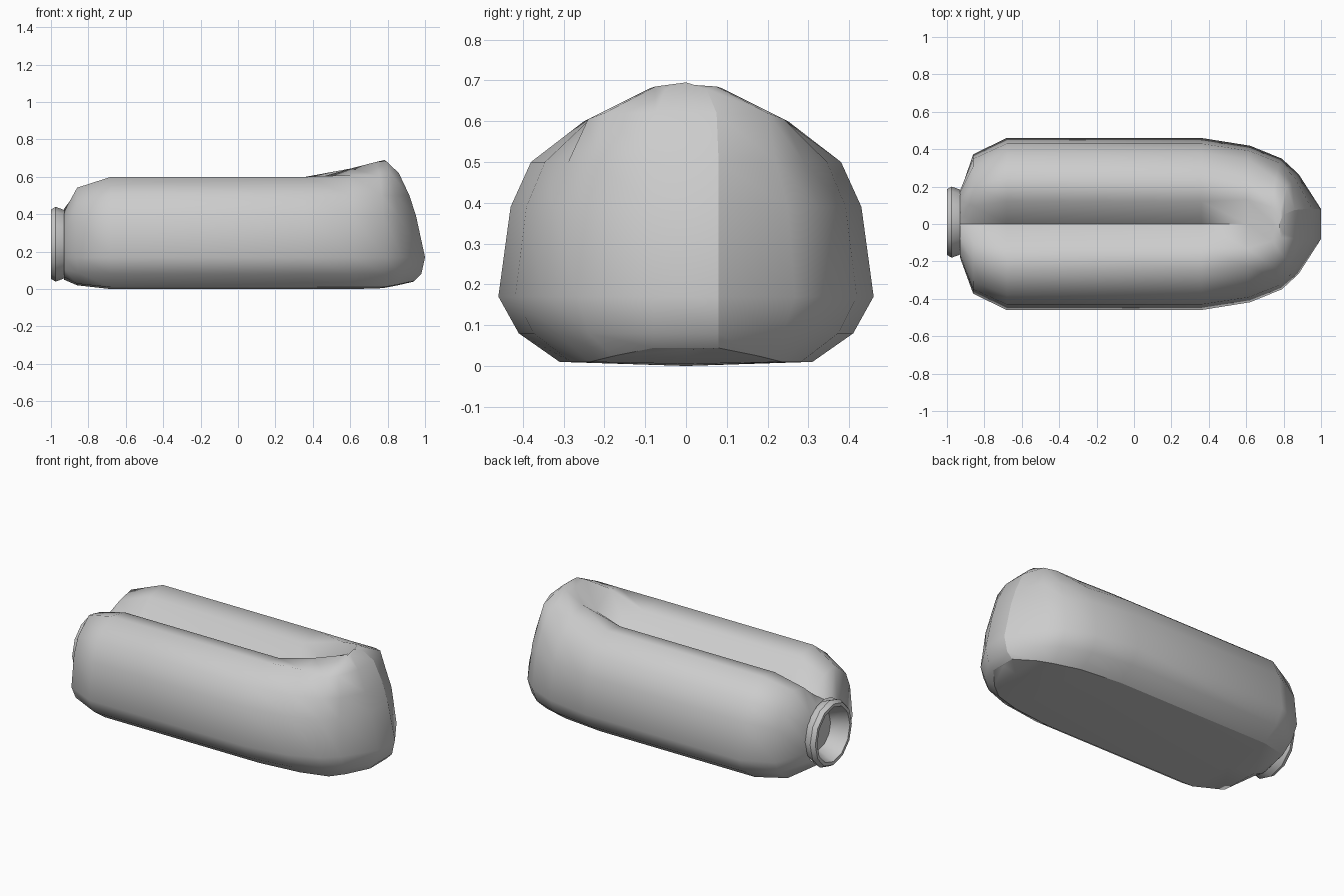
import bpy, bmesh, math

cube = bpy.data.objects.get("Cube")
if cube:
    bpy.data.objects.remove(cube, do_unlink=True)

grey = bpy.data.materials.new("plain grey")
grey.use_nodes = True
grey.diffuse_color = (0.6, 0.6, 0.6, 1)
grey.node_tree.nodes["Principled BSDF"].inputs["Base Color"].default_value = (0.6, 0.6, 0.6, 1)


def finish(bm, name, angle):
    bmesh.ops.recalc_face_normals(bm, faces=bm.faces)
    mesh = bpy.data.meshes.new(name)
    bm.to_mesh(mesh)
    bm.free()
    obj = bpy.data.objects.new(name, mesh)
    bpy.context.collection.objects.link(obj)
    mesh.materials.append(grey)
    bpy.ops.object.select_all(action='DESELECT')
    obj.select_set(True)
    bpy.context.view_layer.objects.active = obj
    bpy.ops.object.shade_smooth_by_angle(angle=math.radians(angle))
    return obj


def bridge(bm, a, b):
    """Skin two closed rings of equal length."""
    n = len(a)
    for i in range(n):
        bm.faces.new((a[i], a[(i + 1) % n], b[(i + 1) % n], b[i]))


# Half cross-section of the twin-lobed body, from the underside to the groove
SECTION = [(0, 0), (.31, .01), (.41, .08), (.46, .17), (.43, .39),
           (.38, .5), (.25, .6), (.12, .575), (0, .44)]
# Leaning nose line: height and distance
NOSE = [(.04, .94), (.09, .99), (.17, 1), (.4, .95), (.52, .91), (.64, .85), (.7, .77)]


def nose_x(z):
    if z <= NOSE[0][0]:
        return NOSE[0][1]
    for (z0, x0), (z1, x1) in zip(NOSE, NOSE[1:]):
        if z <= z1:
            return x0 + (x1 - x0) * (z - z0) / (z1 - z0)
    return NOSE[-1][1]


def ring(x, width, lean=0, top=None, base=0):
    """One body ring: scaled section, own crest points, tilted to follow the nose."""
    half = [(y * width, z) for y, z in SECTION]
    if top:
        half[-3:] = top
    half = [(y, max(z, base + .4 * z)) for y, z in half]
    return [(x - lean * (1 - nose_x(z)), y, z) for y, z in half]


neck_mouth = [(-.93, .18 * math.sin(math.pi * i / 8), .24 - .19 * math.cos(math.pi * i / 8))
              for i in range(9)]
shoulder = [(-.86, y * .81, .02 + z * .87) for y, z in SECTION]
shoulder[-1] = (-.86, 0, .44)
tip = ring(1, 1, 1, [(.075, .62), (.05, .68), (0, .695)], .04)
tip = [(x, min(y, .08), z) for x, y, z in tip]

halves = [
    neck_mouth, shoulder,
    ring(-.68, 1), ring(.36, 1),
    ring(.62, .91, .1, [(.23, .61), (.13, .645), (0, .56)]),
    ring(.79, .76, .25, [(.24, .605), (.09, .68), (0, .66)], .005),
    ring(.88, .58, .45, [(.2, .62), (.075, .685), (0, .69)], .02),
    tip,
]

# Body
bm = bmesh.new()
loops = []
for half in halves:
    mirrored = [(x, -y, z) for x, y, z in half[-2:0:-1]]
    loops.append([bm.verts.new(p) for p in half + mirrored])
for a, b in zip(loops, loops[1:]):
    bridge(bm, a, b)
# Narrow nose strip, closed crosswise
end = loops[-1]
n = len(end)
bm.faces.new((end[0], end[1], end[n - 1]))
for i in range(1, n // 2 - 1):
    bm.faces.new((end[i], end[i + 1], end[n - i - 1], end[n - i]))
bm.faces.new((end[n // 2 - 1], end[n // 2], end[n // 2 + 1]))
# Crisp rim round the underside, the groove and one side of the nose strip
sharp = [(lp[i], nx[i]) for lp, nx in zip(loops[1:], loops[2:]) for i in (1, n - 1)]
sharp += [(lp[n // 2], nx[n // 2]) for lp, nx in zip(loops[:4], loops[1:5])]
sharp += [(end[i], end[i + 1]) for i in range(1, 7)]
sharp += [(end[1], end[n - 1])]
for a, b in sharp:
    edge = bm.edges.get((a, b))
    if edge:
        edge.smooth = False
finish(bm, "body", 60)

# Neck: short lipped collar with a hollow bowl
bm = bmesh.new()
profile = [(-.91, .17), (-.935, .185), (-.975, .2), (-1, .185),
           (-1, .165), (-.96, .15), (-.9, .12)]
rims = []
for x, r in profile:
    rims.append([bm.verts.new((x, .01 + r * .95 * math.cos(math.tau * i / 12),
                               .24 + r * math.sin(math.tau * i / 12))) for i in range(12)])
for a, b in zip(rims, rims[1:]):
    bridge(bm, a, b)
bm.faces.new(rims[-1])
finish(bm, "neck_collar", 40)
